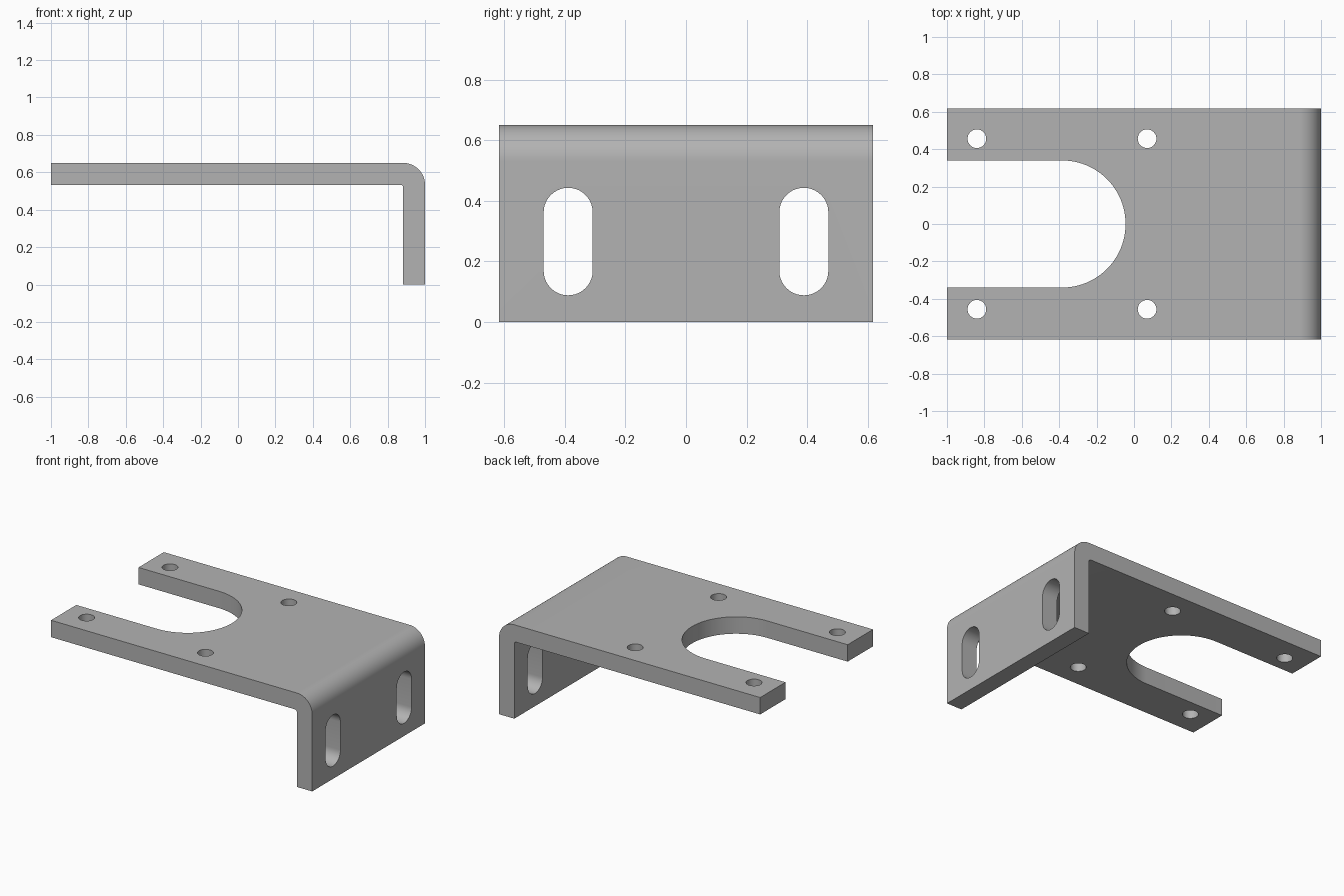
import bpy, bmesh
from math import sin, cos, pi
from mathutils import Vector

default = bpy.data.objects.get("Cube")
if default:
    bpy.data.objects.remove(default, do_unlink=True)

HALF_W, TOP, T = 0.617, 0.65, 0.117     # half width, height, sheet thickness
INNER_X, UNDER = 1 - T, TOP - T


def arc(cx, cy, r, start, end, steps):
    """Points along an arc, angles in half turns."""
    angles = [pi * (start + (end - start) * i / steps) for i in range(steps + 1)]
    return [(cx + r * cos(a), cy + r * sin(a)) for a in angles]


def prism(name, points, place, direction):
    """Extrude a 2D outline, placed in space, along a direction."""
    bm = bmesh.new()
    face = bm.faces.new([bm.verts.new(place(u, v)) for u, v in points])
    grown = bmesh.ops.extrude_face_region(bm, geom=[face])["geom"]
    bmesh.ops.translate(bm, vec=Vector(direction),
                        verts=[g for g in grown if isinstance(g, bmesh.types.BMVert)])
    bmesh.ops.recalc_face_normals(bm, faces=bm.faces)
    mesh = bpy.data.meshes.new(name)
    bm.to_mesh(mesh)
    bm.free()
    obj = bpy.data.objects.new(name, mesh)
    bpy.context.collection.objects.link(obj)
    return obj


def upright(u, v):
    return (u, v, UNDER - 0.1)


def sideways(u, v):
    return (INNER_X - 0.1, u, v)


# Bent sheet: L profile with a rounded outer bend and a tiny inner fillet
profile = [(-1, UNDER), (-1, TOP)]
profile += arc(INNER_X, UNDER, T, 0.5, 0, 24)
profile += [(1, 0), (INNER_X, 0)]
profile += arc(INNER_X - 0.015, UNDER - 0.015, 0.015, 0, 0.5, 6)
bracket = prism("bent_bracket", profile, lambda u, v: (u, -HALF_W, v), (0, 2 * HALF_W, 0))

# U-shaped opening in the plate
R = 0.34
outline = [(-1.2, -R)] + arc(-0.385, 0, R, -0.5, 0.5, 48) + [(-1.2, R)]
cutters = [prism("opening_cutter", outline, upright, (0, 0, 0.4))]

for side in (-1, 1):
    # Round screw holes in the plate
    for x in (-0.84, 0.07):
        circle = arc(x, side * 0.456, 0.05, 0, 2, 32)[:-1]
        cutters.append(prism("hole_cutter", circle, upright, (0, 0, 0.4)))
    # Long vertical slots in the flange
    y, r = side * 0.389, 0.081
    slot = arc(y, 0.443 - r, r, 0, 1, 20) + arc(y, 0.088 + r, r, 1, 2, 20)
    cutters.append(prism("slot_cutter", slot, sideways, (0.4, 0, 0)))

# Cut all openings
bpy.context.view_layer.objects.active = bracket
bracket.select_set(True)
for cutter in cutters:
    cut = bracket.modifiers.new("cut", "BOOLEAN")
    cut.operation, cut.solver, cut.object = "DIFFERENCE", "EXACT", cutter
    bpy.ops.object.modifier_apply(modifier=cut.name)
    bpy.data.objects.remove(cutter, do_unlink=True)

# Plain grey metal
GREY = (0.45, 0.45, 0.45, 1)
grey = bpy.data.materials.new("grey_metal")
grey.use_nodes = True
grey.diffuse_color = GREY
grey.node_tree.nodes["Principled BSDF"].inputs["Base Color"].default_value = GREY
bracket.data.materials.clear()
bracket.data.materials.append(grey)

bpy.ops.object.shade_smooth_by_angle(angle=pi / 6)
